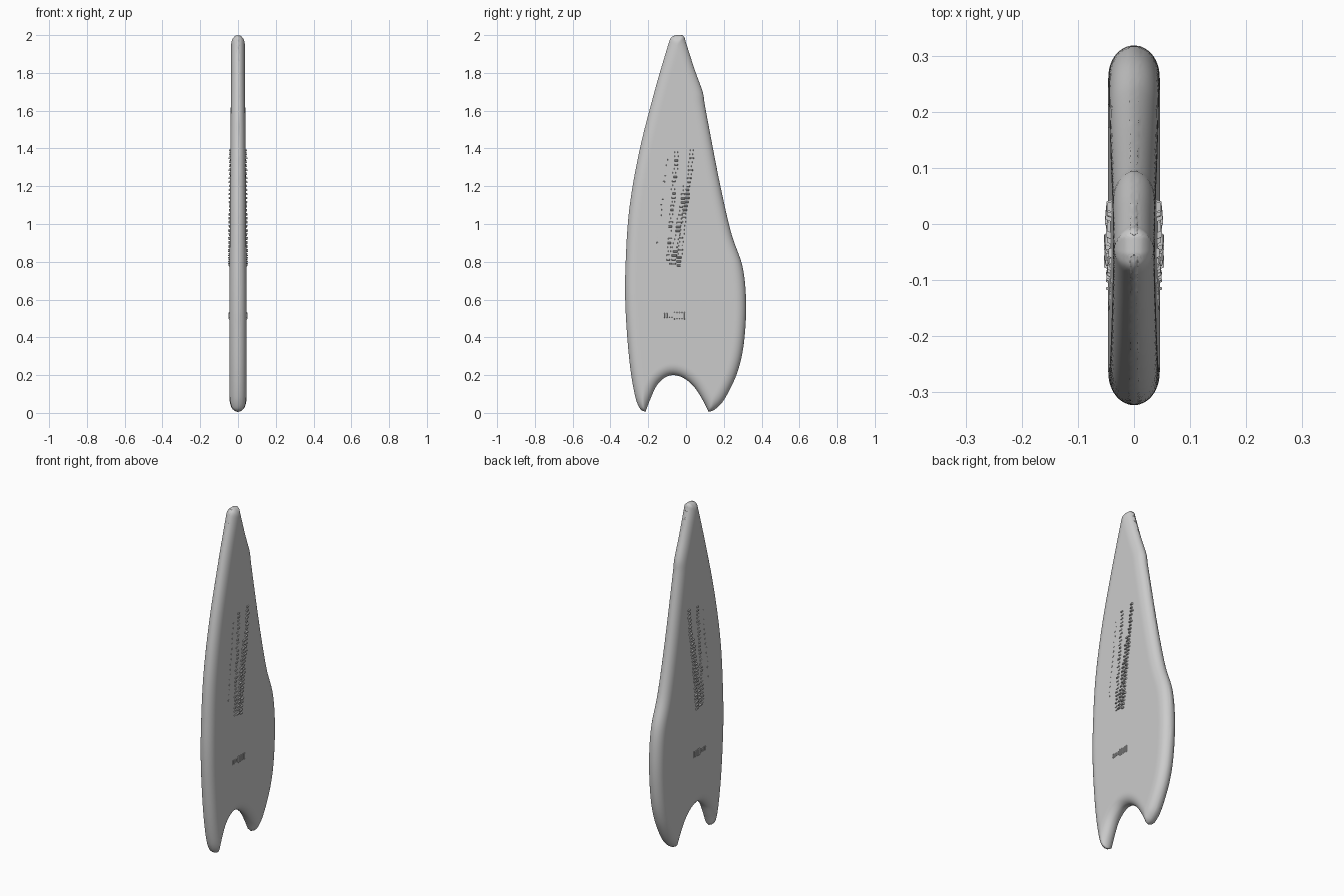
import bpy, bmesh, math, random
from mathutils import Vector, kdtree

if "Cube" in bpy.data.objects:
    bpy.data.objects.remove(bpy.data.objects["Cube"])

random.seed(4)

# outline in (y, z), four edges of the board
LEFT = [(-.215, .005), (-.245, .025), (-.272, .10), (-.30, .28), (-.32, .55), (-.32, .78), (-.30, 1.08),
        (-.246, 1.39), (-.167, 1.70), (-.10, 1.93), (-.08, 1.985), (-.055, 2.0)]
RIGHT = [(.12, .005), (.155, .02), (.205, .075), (.27, .21), (.305, .36), (.318, .57), (.30, .77), (.24, .95),
         (.18, 1.21), (.12, 1.52), (.098, 1.64), (.088, 1.70), (.045, 1.82), (0, 1.96), (-.008, 1.988), (-.02, 2.0)]
NOTCH = [(-.215, .005), (-.19, .07), (-.155, .145), (-.11, .188), (-.065, .20), (-.01, .183),
         (.045, .135), (.09, .065), (.12, .005)]
TIP = [(-.055, 2.0), (-.038, 2.0), (-.02, 2.0)]


def smooth_path(points):
    """Catmull-Rom path, returned as a function of normalised arc length."""
    p = [Vector(q) for q in points]
    p = [p[0] * 2 - p[1]] + p + [p[-1] * 2 - p[-2]]
    pts = []
    for i in range(1, len(p) - 2):
        a, b, c, d = p[i - 1:i + 3]
        for k in range(40):
            t = k / 40
            pts.append(.5 * (2 * b + (c - a) * t + (2 * a - 5 * b + 4 * c - d) * t * t
                             + (3 * b - a - 3 * c + d) * t ** 3))
    pts.append(p[-2])
    s = [0]
    for a, b in zip(pts, pts[1:]):
        s.append(s[-1] + (b - a).length)

    def at(u):
        target = u * s[-1]
        for i in range(len(s) - 1):
            if s[i + 1] >= target:
                f = (target - s[i]) / max(s[i + 1] - s[i], 1e-9)
                return pts[i].lerp(pts[i + 1], f)
        return pts[-1]
    return at


left, right, notch, tip = map(smooth_path, (LEFT, RIGHT, NOTCH, TIP))

tree = kdtree.KDTree(4 * 900)
for path in (left, right, notch, tip):
    for k in range(900):
        q = path(k / 899)
        tree.insert((q.x, q.y, 0), k)
tree.balance()


def flat_half(z):
    return .046 - .009 * max(0, min(1, (z - .6) / 1.2))


def half_thickness(q):
    d = tree.find((q.x, q.y, 0))[2]
    t = min(1, d / .06)
    return flat_half(q.y) * (1 - (1 - t) ** 2.2) ** .5


# board: patch across the outline, rounded towards every edge, both faces
NU, NV = 56, 110
us = [(1 - math.cos(math.pi * i / NU)) / 2 for i in range(NU + 1)]
vs = [.5 * (1 - math.cos(math.pi * j / NV)) * .7 + .3 * j / NV for j in range(NV + 1)]
L, R = [left(v) for v in vs], [right(v) for v in vs]
B, T = [notch(u) for u in us], [tip(u) for u in us]
bm = bmesh.new()
grids = {1: {}, -1: {}}
for j, v in enumerate(vs):
    for i, u in enumerate(us):
        q = (L[j] * (1 - u) + R[j] * u + B[i] * (1 - v) + T[i] * v
             - (B[0] * (1 - u) * (1 - v) + B[-1] * u * (1 - v) + T[0] * (1 - u) * v + T[-1] * u * v))
        if i in (0, NU) or j in (0, NV):
            grids[1][i, j] = grids[-1][i, j] = bm.verts.new((0, q.x, q.y))
        else:
            h = half_thickness(q)
            for side in (1, -1):
                grids[side][i, j] = bm.verts.new((side * h, q.x, q.y))
for side, g in grids.items():
    for j in range(NV):
        for i in range(NU):
            ring = [g[i, j], g[i + 1, j], g[i + 1, j + 1], g[i, j + 1]]
            f = bm.faces.get(ring) or bm.faces.new(ring if side > 0 else ring[::-1])
            f.smooth = True
bmesh.ops.recalc_face_normals(bm, faces=bm.faces)
mesh = bpy.data.meshes.new("board")
bm.to_mesh(mesh)
bm.free()
bpy.context.collection.objects.link(bpy.data.objects.new("board", mesh))


# raised ribs on both faces
def add_ribs(name, ribs):
    bm = bmesh.new()
    for y, z, wy, wz, rise in ribs:
        for side in (1, -1):
            box = bmesh.ops.create_cube(bm, size=1)["verts"]
            h = flat_half(z)
            for vert in box:
                x, py, pz = vert.co
                taper = .6 if x * side > 0 else 1
                vert.co = (side * (h - .006) if taper == 1 else side * (h + rise),
                           y + py * wy * taper, z + pz * wz * taper)
    bmesh.ops.recalc_face_normals(bm, faces=bm.faces)
    me = bpy.data.meshes.new(name)
    bm.to_mesh(me)
    bm.free()
    bpy.context.collection.objects.link(bpy.data.objects.new(name, me))


# rows of ribs: start (y, z), end (y, z), count, rib width, rise
rows = [((.033, 1.39), (-.04, .78), 30, .026, .009),
        ((-.005, 1.20), (-.07, .79), 20, .03, .008),
        ((-.05, 1.38), (-.095, .79), 28, .022, .005),
        ((-.10, 1.34), (-.155, .90), 16, .012, .002)]
ribs = []
for (y0, z0), (y1, z1), n, w, rise in rows:
    for k in range(n):
        t = k / (n - 1)
        ribs.append((y0 + (y1 - y0) * t + random.uniform(-.004, .004), z0 + (z1 - z0) * t,
                     w * random.uniform(.8, 1.2), .011, rise * random.uniform(.6, 1.1)))
add_ribs("grip_ribs", ribs)
add_ribs("lower_ribs", [(-.115 + .0135 * k, .515, .007, random.uniform(.025, .055), .004) for k in range(9)])
